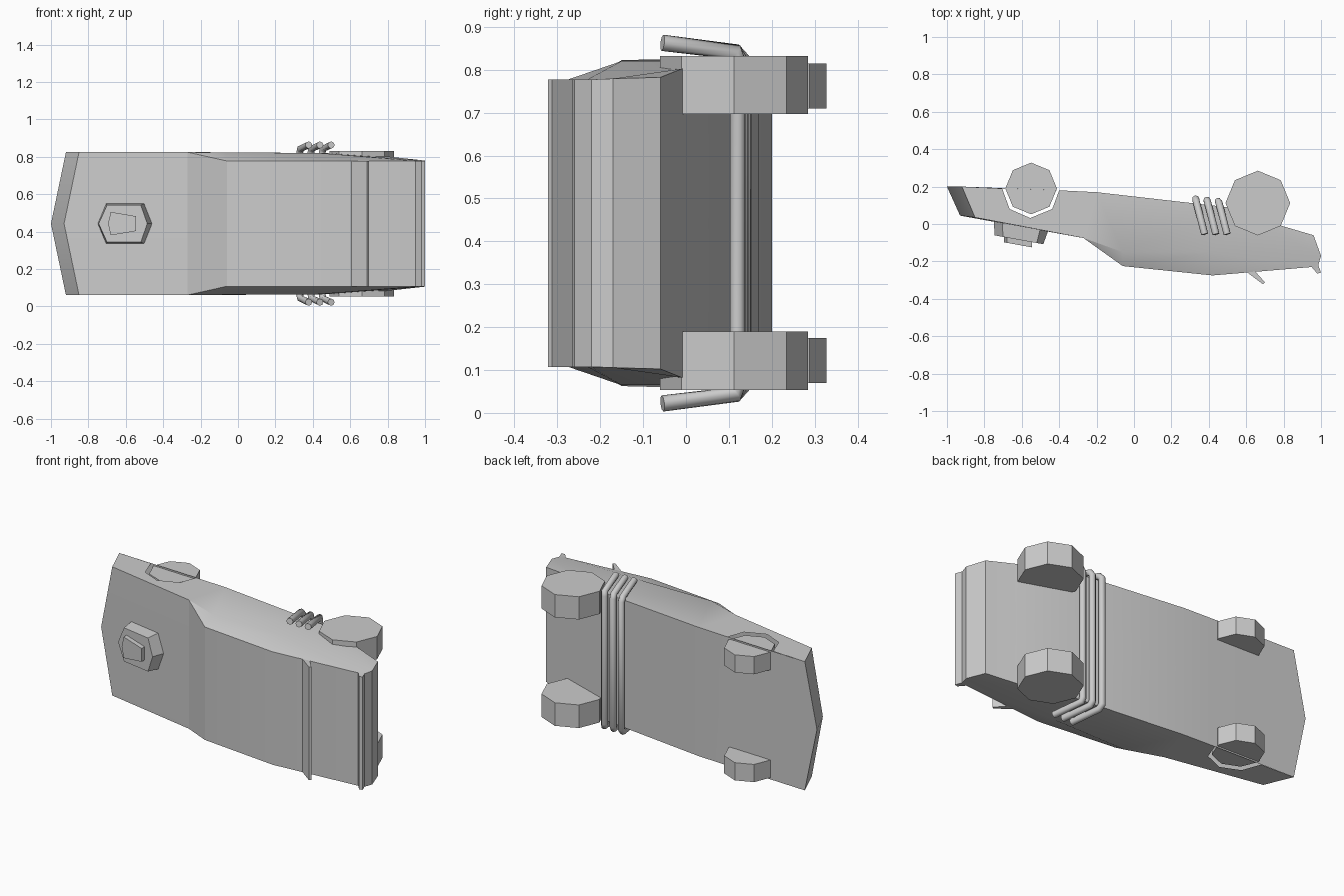
import bpy, bmesh, math

if "Cube" in bpy.data.objects:
    bpy.data.objects.remove(bpy.data.objects["Cube"])

ZC = 0.4425  # centre of the body width (z axis)


def finish(bm, name):
    bmesh.ops.remove_doubles(bm, verts=bm.verts, dist=0.0005)
    bmesh.ops.recalc_face_normals(bm, faces=bm.faces)
    me = bpy.data.meshes.new(name)
    bm.to_mesh(me)
    bm.free()
    ob = bpy.data.objects.new(name, me)
    bpy.context.collection.objects.link(ob)
    return ob


def face(bm, pts):
    return bm.faces.new([bm.verts.new(p) for p in pts])


def loft(name, lower, upper):
    """Closed solid between two matching rings."""
    bm = bmesh.new()
    face(bm, lower)
    face(bm, upper)
    n = len(lower)
    for i in range(n):
        j = (i + 1) % n
        face(bm, [lower[i], lower[j], upper[j], upper[i]])
    return finish(bm, name)


def prism(name, pts, z0, z1):
    return loft(name, [(x, y, z0) for x, y in pts], [(x, y, z1) for x, y in pts])


def octagon(cx, cy, r):
    return [(cx + r * math.cos(i * math.pi / 4), cy + r * math.sin(i * math.pi / 4))
            for i in range(8)]


# Body shell: (x, y, half width) around the side profile
nose_low, nose_top = (-.92, .2, .382), (-.85, .035, .382)
cowl, screen = (-.27, -.075, .382), (-.06, -.225, .335)
roof, deck = (.42, -.275, .335), (.95, -.23, .335)
lip = [(.98, -.265, .335), (1.0, -.26, .335), (.985, -.22, .335)]
tail, tail_low = (1.0, -.17, .337), (.96, -.06, .34)
under3, under2, under1 = (.79, -.01, .36), (.5, .09, .377), (-.2, .17, .382)
under0 = (-.4, .18, .382)
belt1, belt2 = (-.06, -.15, .38), (.42, -.15, .378)

ring = [nose_low, nose_top, cowl, screen, roof, deck, *lip, tail, tail_low,
        under3, under2, under1, under0]
bm = bmesh.new()


def centre(p):
    # the nose is pushed forward into a shallow V
    if p is nose_low:
        return (-1.0, .2, ZC)
    if p is nose_top:
        return (-.93, .045, ZC)
    return (p[0], p[1], ZC)


for s in (-1, 1):
    def side(p):
        return (p[0], p[1], ZC + s * p[2])
    for i, a in enumerate(ring):
        b = ring[(i + 1) % len(ring)]
        face(bm, [side(a), side(b), centre(b), centre(a)])
    # front wing with an open wheel arch, then the flank panels
    arch = [(-.40, .18, .382), (-.437, .08, .382), (-.555, .032, .382),
            (-.665, .08, .382), (-.705, .19, .382)]
    panels = [
        [nose_low, nose_top, cowl, under1, *arch],
        [cowl, belt1, under1],
        [belt1, belt2, under2, under1],
        [belt2, tail, tail_low, under3, under2],
        [cowl, screen, belt1],
        [screen, roof, belt2, belt1],
        [roof, deck, lip[2], tail, belt2],
        [deck, *lip],
    ]
    for p in panels:
        face(bm, [side(q) for q in p])
body = finish(bm, "body")
bpy.context.view_layer.objects.active = body
body.select_set(True)
bpy.ops.object.shade_smooth_by_angle(angle=math.radians(25))
body.select_set(False)

# Roof spoiler fin
prism("roof_spoiler", [(.60, -.255), (.69, -.322), (.70, -.312), (.645, -.25)], .107, .778)

# Wheels
for tag, lo, hi in (("lower", .07, .175), ("upper", .71, .815)):
    prism(f"front_wheel_{tag}", octagon(-.55, .19, .138), lo, hi)
for tag, lo, hi in (("lower", .053, .19), ("upper", .697, .832)):
    prism(f"rear_wheel_{tag}", octagon(.662, .112, .173), lo, hi)


# Bonnet scoop, following the slope of the bonnet
def on_bonnet(pts, height):
    return [(x, .045 - .182 * (x + .93) - height, z) for x, z in pts]


hex_base = [(-.75, ZC), (-.705, .55), (-.50, .55), (-.457, ZC), (-.50, .335), (-.705, .335)]
hex_top = [(-.745, ZC), (-.70, .542), (-.52, .542), (-.485, ZC), (-.52, .343), (-.70, .343)]
loft("bonnet_scoop", on_bonnet(hex_base, -.01), on_bonnet(hex_top, .072))
cap = [(-.695, ZC), (-.68, .505), (-.545, .482), (-.545, .403), (-.68, .38)]
loft("scoop_cap", on_bonnet(cap, .06), on_bonnet(cap, .1))

# Three exhaust pipes wrapping under the body and up both flanks
for i in range(3):
    x, y = .33 + .06 * i, .135 - .007 * i
    cu = bpy.data.curves.new(f"exhaust_pipe_{i + 1}", 'CURVE')
    cu.dimensions = '3D'
    cu.bevel_depth = .019
    cu.bevel_resolution = 2
    cu.use_fill_caps = True
    path = [(x + .048, -.055, .863), (x + .004, .115, .842), (x, y, .82),
            (x, y, .065), (x + .004, .115, .043), (x + .048, -.055, .022)]
    sp = cu.splines.new('POLY')
    sp.points.add(len(path) - 1)
    for pt, co in zip(sp.points, path):
        pt.co = (*co, 1)
    ob = bpy.data.objects.new(f"exhaust_pipe_{i + 1}", cu)
    bpy.context.collection.objects.link(ob)
